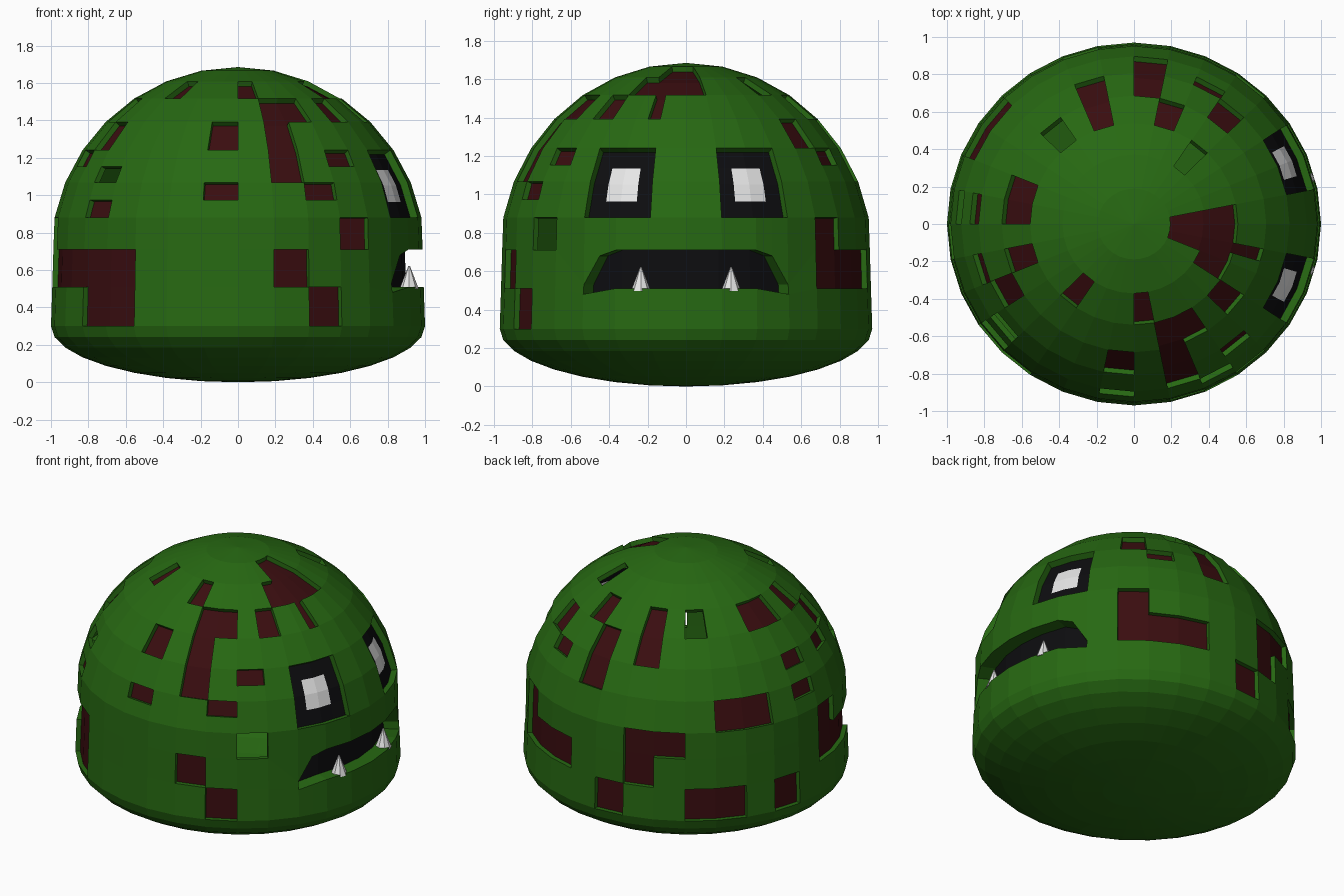
import bpy, bmesh, math
from mathutils import Vector

if "Cube" in bpy.data.objects:
    bpy.data.objects.remove(bpy.data.objects["Cube"], do_unlink=True)

DEPTH = 0.97                    # the plan is a slight oval
STEP = math.radians(11.25)      # angle of one column


def make_material(name, rgb):
    m = bpy.data.materials.new(name)
    m.use_nodes = True
    m.diffuse_color = (*rgb, 1)
    m.node_tree.nodes["Principled BSDF"].inputs["Base Color"].default_value = (*rgb, 1)
    return m


green = make_material("green skin", (0.02, 0.14, 0.006))
red = make_material("dark red spots", (0.042, 0.004, 0.005))
black = make_material("black", (0.004, 0.004, 0.005))
white = make_material("white", (0.8, 0.8, 0.8))
GREEN, RED, BLACK, WHITE = range(4)

# Columns holding a sunken spot, for each row from the bottom up
SPOTS = [
    [8, 11, 12, 14, 19, 20, 26],
    [4, 5, 6, 9, *range(16, 21), 25],
    [4, 9, 10, 16],
    [12, 13, 19],
    [12, 13, 15, 23, 26],
    [7, 25],
    [5, 7, 15, 17, 25, 27],
    [4, 7, 9, 18, 23, 25],
    [6, 9, 14, 15, 17, 25, 26, 28, 30.5],
    [0, 20, 24, 29, 29.5, 30, 30.5, 31],
    [0, 30, 30.5, 31],
]
# Openings through the shell as (row, column)
OPENINGS = {(2, 27), (5, 19), (8, 11), (9, 4)}


def part_at(row, col):
    """Name the part that a cell of the shell belongs to."""
    if row == 1 and (col < 3 or col >= 29):
        return "mouth"
    if 3 <= row <= 6 and int(col) in (1, 2, 29, 30):
        return "eye"
    if (row, col) in OPENINGS:
        return "opening"
    if 0 <= row < len(SPOTS) and col in SPOTS[row]:
        return "spot"
    return "skin"


# Profile rings as (radius, height): flattened base, straight side, dome
rings = [(math.sin(i * STEP), 0.3 * (1 - math.cos(i * STEP))) for i in range(1, 8)]
base_rows = len(rings)
rings += [(1.0, 0.30), (0.993, 0.51), (0.987, 0.71)]
dome = [(math.sin(i * STEP), 0.685 + math.cos(i * STEP)) for i in range(7, 0, -1)]
for i, (r, z) in enumerate(dome):
    rings.append((r, z))
    if i < 2:                                   # extra ring halfway up the eyes
        nr, nz = dome[i + 1]
        rings.append(((r + nr) / 2, (z + nz) / 2))

# Columns, with extra half columns through the eyes
cols = sorted([*range(32), 1.5, 2.5, 29.5, 30.5])


def ring_point(c, r, z):
    lo, hi = math.floor(c) * STEP, math.ceil(c) * STEP
    return Vector(((math.cos(lo) + math.cos(hi)) / 2 * r,
                   (math.sin(lo) + math.sin(hi)) / 2 * r * DEPTH, z))


# Body shell
bm = bmesh.new()
grid = [[bm.verts.new(ring_point(c, r, z)) for c in cols] for r, z in rings]
bottom, top = bm.verts.new((0, 0, 0)), bm.verts.new((0, 0, 1.685))
regions = {"skin": [], "spot": [], "eye": [], "mouth": [], "opening": []}
for j, col in enumerate(cols):
    k = (j + 1) % len(cols)
    bm.faces.new((bottom, grid[0][k], grid[0][j]))
    bm.faces.new((top, grid[-1][j], grid[-1][k]))
    for i in range(len(rings) - 1):
        f = bm.faces.new((grid[i][j], grid[i][k], grid[i + 1][k], grid[i + 1][j]))
        regions[part_at(i - base_rows, col)].append(f)

# Drooping mouth corners
lip, brow = grid[base_rows + 1], grid[base_rows + 2]
for inner, outer in ((2.5, 3), (29.5, 29)):
    a, b = cols.index(inner), cols.index(outer)
    brow[a].co.z, brow[b].co.z = 0.68, 0.53
    lip[a].co.z, lip[b].co.z = 0.495, 0.48


def sink(faces, depth, level=False):
    """Push a region of faces into the shell and return its floor."""
    out = bmesh.ops.extrude_face_region(bm, geom=faces)["geom"]
    stale = [f for f in faces if f.is_valid]
    if stale:
        bmesh.ops.delete(bm, geom=stale, context="FACES")
    for v in (g for g in out if isinstance(g, bmesh.types.BMVert)):
        rise = 0 if level else max(v.co.z - 0.69, 0)
        v.co -= Vector((v.co.x, v.co.y, rise)).normalized() * depth
    return [g for g in out if isinstance(g, bmesh.types.BMFace)]


# Spots
for f in sink(regions["spot"], 0.03):
    f.material_index = RED

# Eyes: black sockets with white middles
for f in sink(regions["eye"], 0.04):
    c = f.calc_center_median()
    angle = abs(math.degrees(math.atan2(c.y, c.x)))
    middle = 16 < angle < 28 and 0.96 < c.z < 1.13
    f.material_index = WHITE if middle else BLACK

# Mouth
for f in sink(regions["mouth"], 0.095, level=True):
    f.material_index = BLACK

# Openings: sunk rims without floors
bmesh.ops.delete(bm, geom=sink(regions["opening"], 0.03), context="FACES")

mesh = bpy.data.meshes.new("body")
bm.to_mesh(mesh)
bm.free()
for m in (green, red, black, white):
    mesh.materials.append(m)
body = bpy.data.objects.new("body", mesh)
bpy.context.collection.objects.link(body)

# Teeth
for side, name in ((1, "left_tooth"), (-1, "right_tooth")):
    bpy.ops.mesh.primitive_cone_add(vertices=8, radius1=0.052, radius2=0.004, depth=0.125,
                                    location=(0.915, side * 0.235, 0.56))
    tooth = bpy.context.object
    tooth.name = name
    tooth.data.materials.append(white)
